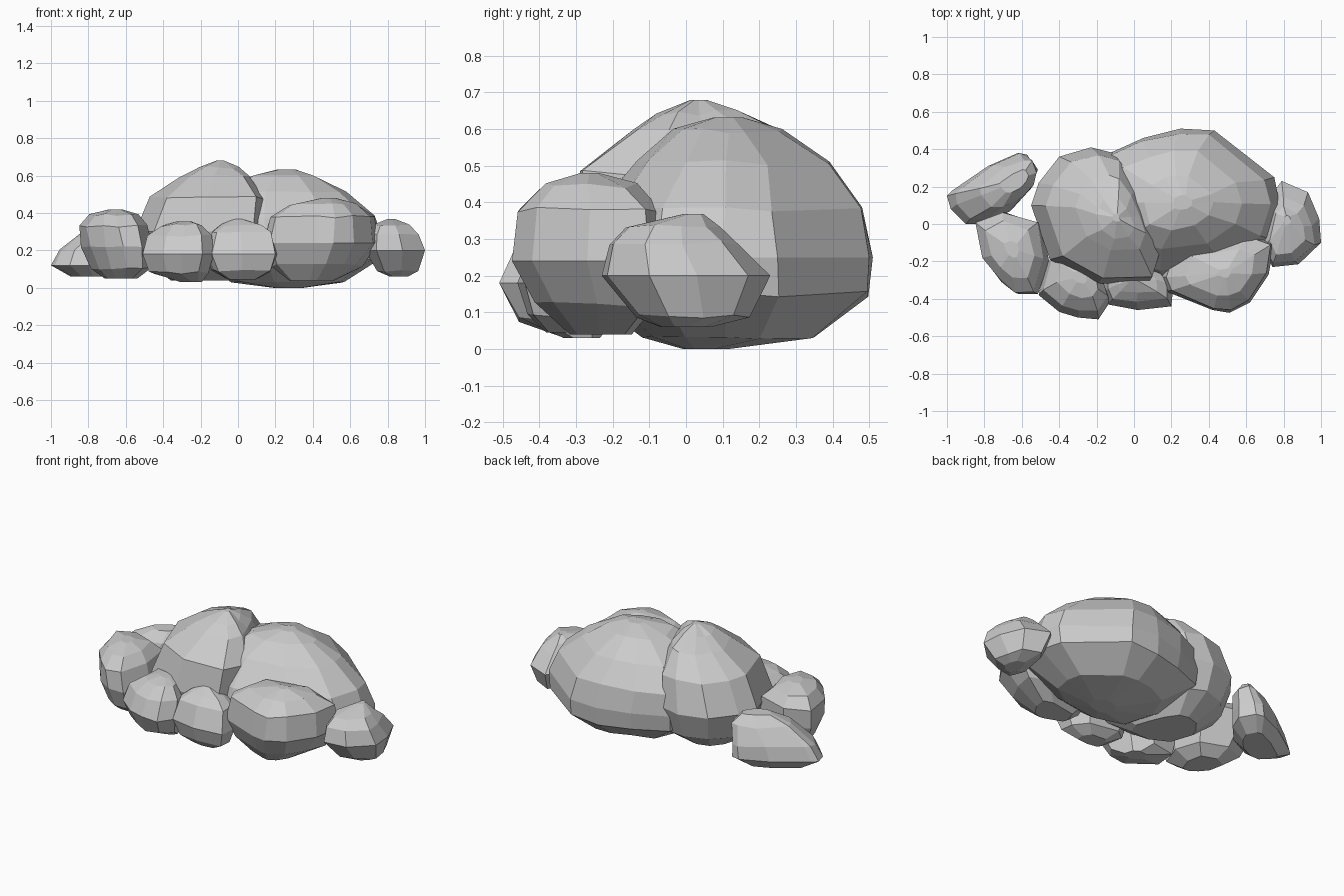
import bpy, bmesh, random

random.seed(4)


def rock(name, outline, levels):
    """Loft a plan outline through levels of (z, scale, shift x, shift y)."""
    xs, ys = zip(*outline)
    cx, cy = (min(xs) + max(xs)) / 2, (min(ys) + max(ys)) / 2
    bm = bmesh.new()
    rings = []
    for i, (z, s, dx, dy) in enumerate(levels):
        # small chipped variation, kept off the widest and end levels
        j = 0.0 if s == 1 or i in (0, len(levels) - 1) else 0.008
        rings.append([bm.verts.new((cx + dx + (x - cx) * s + random.uniform(-j, j),
                                    cy + dy + (y - cy) * s + random.uniform(-j, j),
                                    z + random.uniform(-j, j)))
                      for x, y in outline])
    n = len(outline)
    for a, b in zip(rings, rings[1:]):
        for i in range(n):
            k = (i + 1) % n
            bm.faces.new((a[i], a[k], b[k], b[i]))
    bm.faces.new(rings[0])
    bm.faces.new(rings[-1])
    bmesh.ops.recalc_face_normals(bm, faces=bm.faces)
    me = bpy.data.meshes.new(name)
    bm.to_mesh(me)
    bm.free()
    ob = bpy.data.objects.new(name, me)
    bpy.context.collection.objects.link(ob)
    return ob


# Broad boulder at the back right
rock("large_boulder",
     [(-.15, .37), (.05, .46), (.25, .51), (.43, .5), (.75, .25), (.78, .1),
      (.73, -.08), (.5, -.22), (.15, -.28), (-.15, -.2), (-.24, .1)],
     [(0, .16, 0, -.06), (.035, .6, 0, 0), (.15, .97, 0, 0), (.25, 1, 0, 0),
      (.38, .93, -.02, 0), (.51, .67, -.04, .01), (.595, .36, -.03, 0), (.632, .1, -.01, 0)])

# Tall peaked boulder in the middle
rock("peak_boulder",
     [(-.55, .1), (-.51, .22), (-.4, .36), (-.23, .41), (-.11, .38), (0, .22),
      (.07, .05), (.14, -.15), (.08, -.31), (-.2, -.32), (-.45, -.19)],
     [(.04, .45, 0, 0), (.14, .85, 0, 0), (.3, 1, 0, 0), (.48, .9, .04, 0),
      (.595, .55, .08, .01), (.645, .3, .1, -.01), (.68, .06, .11, -.01)])

# Front right rock
rock("front_right_rock",
     [(.14, -.28), (.17, -.36), (.42, -.46), (.51, -.475), (.62, -.42),
      (.72, -.27), (.75, -.1), (.6, -.05), (.2, -.12)],
     [(.04, .4, -.05, .03), (.12, .78, -.02, .02), (.24, 1, 0, 0),
      (.38, .92, .01, 0), (.445, .6, .02, 0), (.48, .12, .04, 0)])

# Right end rock
rock("right_end_rock",
     [(.73, .15), (.79, .23), (.93, .17), (.99, .03), (1, -.1), (.88, -.215),
      (.74, -.23), (.68, -.1)],
     [(.06, .3, .02, 0), (.09, .68, .01, .02), (.2, 1, 0, 0),
      (.29, .8, -.01, -.03), (.335, .55, -.02, -.03), (.368, .12, -.02, .02)])

# Small front rocks
rock("front_centre_rock",
     [(-.17, -.38), (-.14, -.43), (.02, -.46), (.2, -.44), (.21, -.33),
      (.13, -.22), (-.1, -.2), (-.17, -.27)],
     [(.045, .4, 0, 0), (.09, .82, 0, 0), (.18, 1, 0, 0), (.3, .85, 0, .02),
      (.335, .55, 0, .03), (.368, .1, -.02, .04)])
rock("front_left_rock",
     [(-.51, -.38), (-.4, -.47), (-.3, -.5), (-.19, -.51), (-.13, -.42),
      (-.18, -.25), (-.3, -.18), (-.47, -.2)],
     [(.03, .3, .07, .06), (.08, .82, 0, .02), (.18, 1, 0, 0), (.28, .88, .01, .02),
      (.335, .6, .02, .05), (.355, .2, .03, .06)])

# Left rocks
rock("left_rock",
     [(-.85, 0), (-.81, -.2), (-.72, -.31), (-.62, -.38), (-.52, -.38),
      (-.46, -.2), (-.5, 0), (-.7, .07)],
     [(.05, .45, .03, 0), (.1, .8, .03, 0), (.22, .97, .01, 0), (.33, .95, -.01, .01),
      (.39, .65, -.01, .02), (.418, .2, 0, .02)])
rock("left_end_rock",
     [(-1, .15), (-.98, .08), (-.9, 0), (-.8, .0), (-.66, .07), (-.56, .18),
      (-.52, .28), (-.57, .37), (-.62, .38), (-.78, .31), (-.97, .18)],
     [(.06, .6, .01, 0), (.12, 1, 0, 0), (.2, .92, .02, .01),
      (.3, .65, .09, .03), (.355, .32, .12, .04)])
